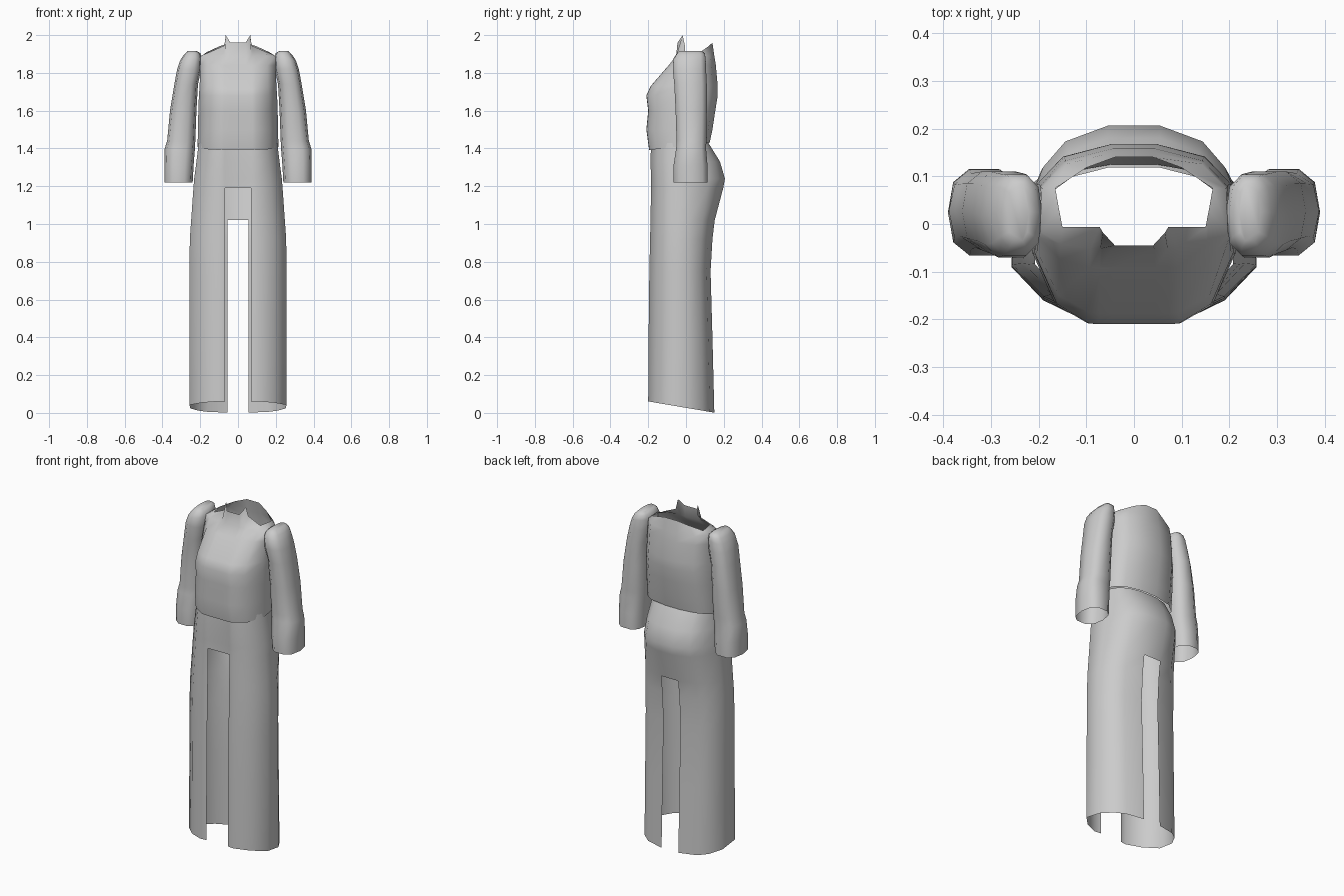
import bpy, bmesh, math

if "Cube" in bpy.data.objects:
    bpy.data.objects.remove(bpy.data.objects["Cube"], do_unlink=True)

cloth = bpy.data.materials.new("grey_cloth")
cloth.use_nodes = True
GREY = (0.6, 0.6, 0.6, 1)
cloth.diffuse_color = GREY
cloth.node_tree.nodes["Principled BSDF"].inputs["Base Color"].default_value = GREY


def loft(name, rings, keep=lambda i, z: True, cap=False):
    """Skin a stack of closed rings, leaving out faces that fail the keep rule."""
    bm = bmesh.new()
    rows = [[bm.verts.new(p) for p in ring] for ring in rings]
    for a, b in zip(rows, rows[1:]):
        n = len(a)
        for i in range(n):
            quad = (a[i], a[(i + 1) % n], b[(i + 1) % n], b[i])
            if keep(i, max(v.co.z for v in quad)):
                bm.faces.new(quad)
    if cap:
        bm.faces.new(rows[-1])
    mesh = bpy.data.meshes.new(name)
    bm.to_mesh(mesh)
    bm.free()
    mesh.materials.append(cloth)
    obj = bpy.data.objects.new(name, mesh)
    bpy.context.collection.objects.link(obj)
    bpy.ops.object.select_all(action='DESELECT')
    obj.select_set(True)
    bpy.context.view_layer.objects.active = obj
    bpy.ops.object.shade_smooth_by_angle(angle=math.radians(50))
    return obj


def mirrored(half):
    """Close a half section, listed front to back, across the centre plane."""
    return half + [(-x, y, z) for x, y, z in reversed(half)]


def section(shape, z, width, front, back):
    return [(fx * width, fy * (back if fy > 0 else -front), z) for fx, fy in shape]


# Skirt: side outline as (height, half width, front, back)
SKIRT = [(0.05, .257, -.2, .15), (0.4, .257, -.198, .14), (0.75, .257, -.194, .13),
         (0.92, .255, -.19, .14), (1.02, .248, -.188, .152), (1.19, .236, -.185, .197),
         (1.24, .232, -.185, .206), (1.33, .22, -.188, .18), (1.43, .208, -.185, .118)]
SKIRT_SHAPE = [(0, -.97), (.42, -1), (.74, -.8), (1, -.45), (.98, .12),
               (.82, .58), (.62, .84), (0, 1)]
rings = []
for k, row in enumerate(SKIRT):
    half = section(SKIRT_SHAPE, *row)
    half[0] = (.07, *half[0][1:])
    half[-1] = (.055, *half[-1][1:])
    if k == 0:  # hem drops toward the back
        half = [(x, y, .06 - .17 * (y + .195)) for x, y, z in half]
    rings.append(mirrored(half))
last = 2 * len(SKIRT_SHAPE) - 1
back_gap = len(SKIRT_SHAPE) - 1
loft("skirt", rings, lambda i, z: not (i == last and z < 1.2 or i == back_gap and z < 1.03))

# Bodice: same layout, finished with a shaped neckline and two collar tips
BODICE = [(1.4, .214, -.195, .125), (1.5, .212, -.21, .14), (1.6, .21, -.2, .155),
          (1.68, .207, -.21, .168), (1.73, .203, -.187, .168), (1.84, .2, -.092, .158),
          (1.89, .197, -.052, .15)]
BODICE_SHAPE = [(.22, -1), (.36, -1), (.46, -.99), (.78, -.8), (1, -.3),
                (.98, .5), (.72, .84), (.22, 1)]
NECK = [(.04, -.045, 1.96), (.065, -.018, 2), (.072, -.006, 1.945), (.15, -.006, 1.91),
        (.157, .03, 1.91), (.165, .075, 1.91), (.1, .118, 1.94), (.04, .14, 1.96)]
rings = [mirrored(section(BODICE_SHAPE, *row)) for row in BODICE]
rings[0] = [(x, y, 1.415 + .12 * y) for x, y, z in rings[0]]
rings.append(mirrored(NECK))
loft("bodice", rings)

# Sleeves: (height, inner x, outer x, front y, back y), rounded shoulder, open cuff
SLEEVE = [(1.22, .24, .39, -.065, .115), (1.31, .235, .39, -.066, .114),
          (1.4, .228, .388, -.052, .106), (1.44, .226, .375, -.05, .108),
          (1.6, .22, .36, -.055, .11), (1.74, .212, .337, -.062, .11),
          (1.82, .194, .322, -.07, .106), (1.88, .192, .306, -.066, .104),
          (1.905, .2, .288, -.05, .1), (1.917, .22, .265, -.035, .085)]
SIDES = 10


def soft(v):
    return math.copysign(abs(v) ** .75, v)


for side, label in ((1, "left"), (-1, "right")):
    rings = []
    for z, x0, x1, y0, y1 in SLEEVE:
        ring = []
        for i in range(SIDES):
            a = side * math.tau * i / SIDES
            x = (x0 + x1) / 2 + (x1 - x0) / 2 * soft(math.cos(a))
            y = (y0 + y1) / 2 + (y1 - y0) / 2 * soft(math.sin(a)) / soft(math.sin(.4 * math.pi))
            # shoulder slopes down toward the arm's outer side
            slope = .12 * (x - x0) if 1.85 < z < 1.91 else 0
            ring.append((side * x, y, z - slope))
        rings.append(ring)
    loft(label + "_sleeve", rings, cap=True)
